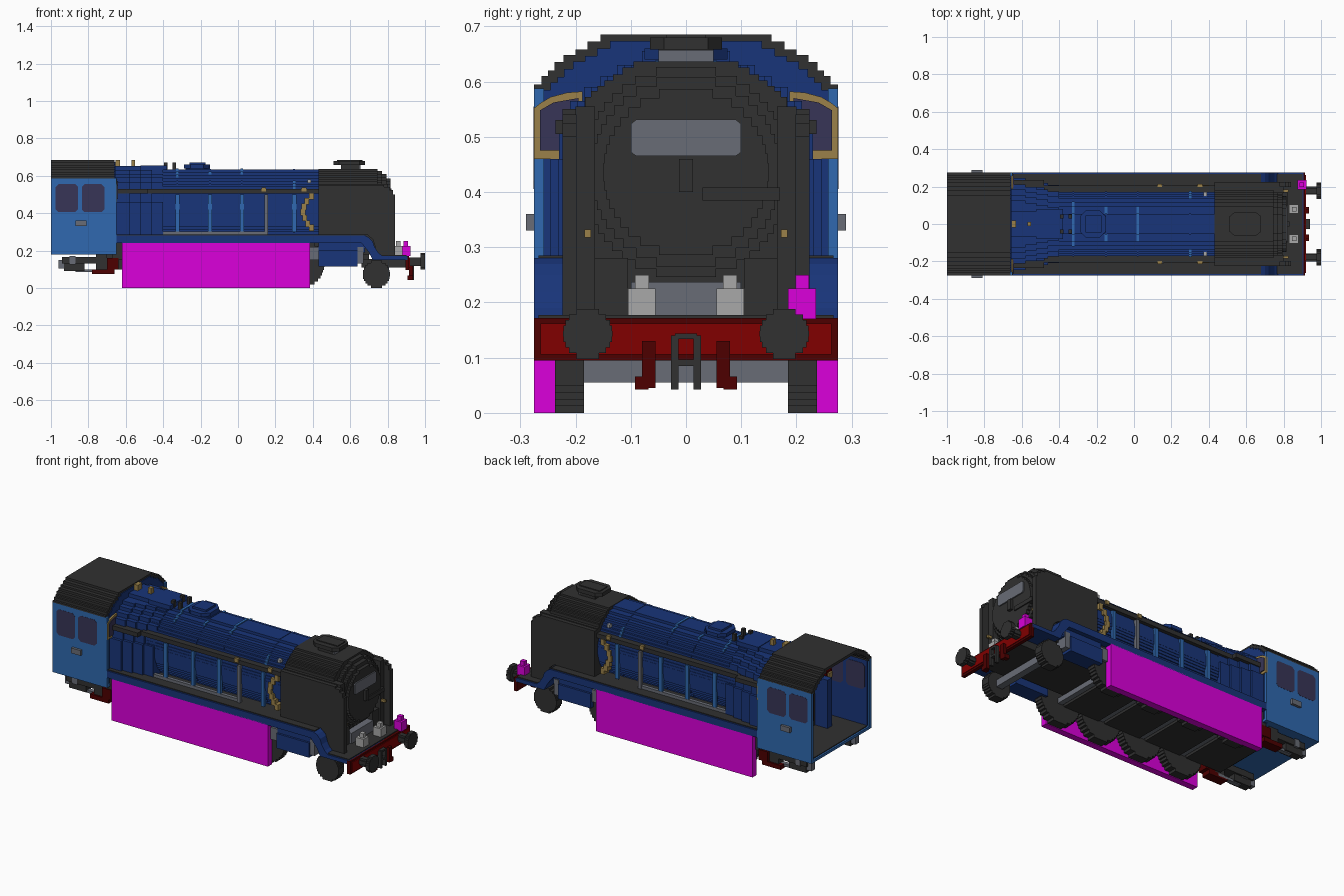
import bpy, bmesh, math

cube = bpy.data.objects.get("Cube")
if cube:
    bpy.data.objects.remove(cube, do_unlink=True)


def material(name, hexa):
    def lin(c):
        c /= 255
        v = c / 12.92 if c < 0.04 else ((c + 0.055) / 1.055) ** 2.4
        return max(0, (v - 0.009) / 0.75)
    col = [lin(hexa >> s & 255) for s in (16, 8, 0)] + [1]
    m = bpy.data.materials.new(name)
    m.use_nodes = True
    m.diffuse_color = col
    bsdf = next(n for n in m.node_tree.nodes if n.type == 'BSDF_PRINCIPLED')
    bsdf.inputs["Base Color"].default_value = col
    return m


DARK = material("charcoal", 0x323232)
BLUE = material("dark blue", 0x22356D)
SKY = material("light blue", 0x315F9C)
GLASS = material("purple glass", 0x373550)
PINK = material("magenta", 0xC20CC2)
RED = material("red", 0x740C0F)
MAROON = material("dark red", 0x480D0D)
GOLD = material("gold", 0x8A7445)
PALE = material("pale grey", 0x969696)
GREY = material("grey", 0x5F626A)


def prism(name, pts, axis, a, b, mat, mirror=False):
    """Extrude a flat outline along an axis; mirror copies it across y."""
    def place(p, t):
        return {'x': (t, p[0], p[1]), 'y': (p[0], t, p[1]), 'z': (p[0], p[1], t)}[axis]
    bm = bmesh.new()
    lo = [bm.verts.new(place(p, a)) for p in pts]
    hi = [bm.verts.new(place(p, b)) for p in pts]
    bm.faces.new(lo)
    bm.faces.new(hi[::-1])
    for i in range(len(pts)):
        j = (i + 1) % len(pts)
        bm.faces.new((lo[i], hi[i], hi[j], lo[j]))
    bmesh.ops.recalc_face_normals(bm, faces=bm.faces)
    me = bpy.data.meshes.new(name)
    bm.to_mesh(me)
    bm.free()
    me.materials.append(mat)
    ob = bpy.data.objects.new(name, me)
    bpy.context.collection.objects.link(ob)
    if mirror:
        mod = ob.modifiers.new("Mirror", 'MIRROR')
        mod.use_axis = (False, True, False)


def box(name, x, y, z, mat, mirror=False):
    rect = [(x[0], y[0]), (x[1], y[0]), (x[1], y[1]), (x[0], y[1])]
    prism(name, rect, 'z', z[0], z[1], mat, mirror)


def arch(z, steps, c=0):
    """Stepped symmetric outline from (half width, top height) pairs."""
    right = []
    for w, t in steps:
        right += [(w, z), (w, t)]
        z = t
    return [(c + w, h) for w, h in right] + [(c - w, h) for w, h in right[::-1]]


def disc_rows(z, r, n):
    """(half width, top height) pairs of a stepped circle."""
    rows = [-r + 2 * r * (i + 0.5) / n for i in range(n)]
    return [(math.sqrt(r * r - h * h), z + h + r / n) for h in rows]


def disc(c, z, r, n):
    return arch(z - r, disc_rows(z, r, n), c)


# Cab
ROOF = [(.275, .595), (.262, .61), (.25, .62), (.238, .635), (.222, .648),
        (.2, .658), (.178, .672), (.155, .685)]
inner = arch(.585, [(w - .018, t - .016) for w, t in ROOF])
prism("cab_roof", arch(.585, ROOF) + inner[::-1], 'x', -1, -.66, DARK)
prism("cab_front_wall", arch(.18, [(.257, .585)] + [(w - .017, t - .012) for w, t in ROOF]),
      'x', -.675, -.655, BLUE)
box("cab_side", (-1, -.65), (.257, .275), (.18, .587), SKY, True)
box("cab_lining", (-.99, -.675), (.25, .257), (.2, .585), BLUE, True)
box("cab_floor", (-1, -.65), (-.26, .26), (.18, .195), SKY)
box("cab_floor_cover", (-.99, -.675), (-.25, .25), (.195, .2), DARK)
for i, x in enumerate((-.975, -.835)):
    prism(f"side_window_{i}", [(x, .42), (x + .015, .405), (x + .105, .405), (x + .12, .42),
          (x + .12, .54), (x + .105, .555), (x + .015, .555), (x, .54)],
          'y', .248, .276, GLASS, True)
box("cab_handle", (-.87, -.81), (.275, .29), (.33, .36), GREY, True)
prism("front_window_frame", [(.187, .46), (.275, .46), (.275, .552), (.262, .562), (.245, .572),
      (.215, .58), (.187, .582)], 'x', -.655, -.646, GOLD, True)
prism("front_window", [(.195, .475), (.264, .475), (.264, .548), (.24, .562),
      (.195, .57)], 'x', -.65, -.641, GLASS, True)
box("backhead", (-.76, -.675), (-.1, .1), (.2, .55), DARK)
box("backhead_panel", (-.775, -.76), (-.07, .07), (.24, .53), MAROON)
box("backhead_column", (-.84, -.675), (.1, .14), (.2, .48), BLUE, True)
box("backhead_side_panel", (-.8, -.675), (.15, .2), (.24, .5), MAROON, True)
box("backhead_gauge", (-.81, -.8), (.155, .19), (.46, .49), GOLD, True)

# Boiler and firebox
prism("boiler", disc(0, .435, .198, 26), 'x', -.45, .43, BLUE)
for i, (x0, x1, w) in enumerate(((-.66, -.58, .245), (-.58, -.52, .232),
                                 (-.52, -.46, .22), (-.46, -.40, .208))):
    prism(f"firebox_{i}", arch(.27, [(w, .46), (w - .015, .52), (w - .035, .565),
          (w - .06, .59), (w - .09, .61), (w - .12, .63), (.07, .652)]),
          'x', x0, x1, BLUE)
for i, (x, narrow, wide) in enumerate(((-.33, 0, .13), (-.155, .06, .1),
                                       (.015, 0, .115), (.295, .14, .18))):
    prism(f"boiler_band_{i}", disc(0, .435, .2, 26), 'x', x, x + .01, BLUE)
    rows = [p for p in disc_rows(.435, .203, 26) if p[1] > .45 and narrow <= p[0] <= wide]
    prism(f"band_top_{i}", arch(rows[0][1] - .0156, rows), 'x', x - .002, x + .013, SKY)
    box(f"band_side_{i}", (x - .005, x + .017), (.19, .205), (.3, .5), SKY, True)
box("boiler_rail", (-.48, .45), (.165, .207), (.505, .53), DARK, True)
box("firebox_rail", (-.655, -.48), (.195, .236), (.505, .53), DARK, True)
box("lower_pipe", (-.5, .15), (.185, .206), (.285, .302), GREY, True)
box("standing_pipe", (.142, .16), (.19, .212), (.285, .5), GREY, True)
for i, x in enumerate((.125, .34)):
    box(f"rail_fitting_{i}", (x, x + .025), (.198, .213), (.515, .538), GOLD, True)
for i, (x, z) in enumerate(((.38, .48), (.355, .455), (.34, .425), (.335, .395),
                            (.345, .365), (.36, .335), (.38, .312))):
    box(f"curved_pipe_{i}", (x, x + .025), (.16, .209), (z - .008, z + .026), GOLD, True)
box("pipe_clamp", (.372, .39), (.15, .17), (.562, .58), PALE, True)

# Fittings on top
box("dome_base", (-.28, -.15), (-.045, .045), (.62, .65), BLUE)
prism("dome", [(-.29, -.04), (-.255, -.075), (-.185, -.075), (-.15, -.04), (-.15, .04),
      (-.185, .075), (-.255, .075), (-.29, .04)], 'z', .64, .66, BLUE)
box("dome_cap", (-.26, -.175), (-.045, .045), (.66, .672), BLUE)
box("top_casing", (-.52, -.38), (-.08, .08), (.63, .655), BLUE)
for i, x in enumerate((-.395, -.35)):
    box(f"safety_valve_{i}", (x, x + .018), (.03, .05), (.63, .672), DARK, True)
box("whistle", (-.655, -.63), (-.02, .02), (.62, .685), GOLD)
box("steam_valve", (-.57, -.55), (-.012, .012), (.64, .685), GOLD)

# Smokebox
prism("smokebox", arch(.18, [(.2, .555), (.183, .572), (.172, .583), (.16, .592), (.148, .602),
      (.132, .613), (.115, .625), (.095, .636)]), 'x', .43, .745, DARK)
for i, (x0, x1, r, n) in enumerate(((.745, .77, .19, 24), (.77, .795, .172, 20),
                                   (.795, .815, .15, 18))):
    prism(f"smokebox_door_{i}", disc(0, .436, r, n), 'x', x0, x1, DARK)
prism("number_plate", [(-.1, .472), (-.09, .465), (.09, .465), (.1, .472), (.1, .523),
      (.09, .531), (-.09, .531), (-.1, .523)], 'x', .814, .822, GREY)
box("door_handle", (.815, .832), (-.013, .013), (.4, .46), DARK)
box("door_bar", (.795, .822), (.03, .17), (.385, .408), DARK)
prism("smoke_deflector", [(.43, .285), (.43, .55), (.78, .55), (.78, .54), (.81, .54),
      (.81, .525), (.83, .525), (.83, .5), (.84, .5), (.84, .175), (.76, .175),
      (.74, .2), (.72, .26), (.69, .285)], 'y', .198, .224, DARK, True)
box("deflector_flange", (.745, .8), (.165, .2), (.175, .555), DARK, True)
box("deflector_stay", (.715, .79), (.105, .2), (.175, .28), DARK, True)
box("smokebox_lamp_bracket", (.8, .826), (.172, .184), (.318, .332), GOLD, True)
box("chimney_base", (.55, .65), (-.05, .05), (.62, .667), DARK)
box("chimney_front", (.65, .655), (-.05, .05), (.635, .657), GREY)
prism("chimney_rim", [(.51, -.04), (.54, -.065), (.65, -.065), (.68, -.04), (.68, .04),
      (.65, .065), (.54, .065), (.51, .04)], 'z', .658, .68, DARK)
box("chimney_cap", (.53, .665), (-.035, .035), (.68, .685), DARK)

# Running plate
prism("running_plate", [(-.65, .24), (-.65, .28), (.68, .28), (.7, .27), (.72, .25), (.73, .22),
      (.75, .19), (.77, .172), (.905, .172), (.905, .15), (.72, .15), (.7, .19), (.66, .24)],
      'y', -.275, .275, BLUE)
box("plate_cover", (-.65, .68), (-.267, .267), (.28, .285), DARK)
box("front_deck", (.73, .9), (-.267, .267), (.172, .177), DARK)
box("front_step", (.76, .8), (-.1, .1), (.175, .237), GREY)
box("step_block", (.83, .88), (.055, .105), (.175, .225), PALE, True)
box("step_block_top", (.845, .87), (.067, .092), (.225, .25), PALE, True)

# Buffer beam
box("buffer_beam", (.895, .915), (-.275, .275), (.095, .172), MAROON)
box("buffer_beam_face", (.914, .919), (-.263, .263), (.106, .162), RED)
for s, side in ((-1, "front"), (1, "back")):
    prism(f"buffer_stem_{side}", disc(s * .178, .14, .022, 4), 'x', .915, .975, DARK)
    prism(f"buffer_head_{side}", disc(s * .178, .143, .045, 9), 'x', .975, 1, DARK)
box("brake_hose", (.915, .935), (.055, .08), (.045, .13), MAROON, True)
box("brake_hose_end", (.905, .935), (.068, .092), (.042, .066), MAROON, True)
box("coupling_link", (.92, .94), (.014, .027), (.042, .14), DARK, True)
box("coupling_top", (.92, .94), (-.02, .02), (.134, .144), DARK)
box("coupling_bar", (.92, .94), (-.02, .02), (.085, .097), DARK)
box("beam_lamp", (.873, .922), (.185, .235), (.17, .225), PINK)
box("beam_lamp_top", (.885, .91), (.198, .223), (.225, .25), PINK)

# Underframe and wheels
box("main_frame", (-.65, .7), (-.16, .16), (.15, .245), DARK)
box("front_frame", (.66, .9), (-.15, .15), (.11, .155), DARK)
box("side_panel", (-.62, .385), (.237, .275), (0, .245), PINK, True)
for i, x in enumerate((-.475, -.205, .065, .335)):
    prism(f"driving_wheel_{i}", disc(x, .129, .127, 16), 'y', .185, .235, DARK, True)
    box(f"driving_axle_{i}", (x - .015, x + .015), (-.19, .19), (.11, .14), GREY)
    box(f"cross_frame_{i}", (x - .25, x - .02), (-.18, .18), (.1, .15), DARK)
prism("leading_wheel", disc(.74, .073, .073, 12), 'y', .185, .237, DARK, True)
box("leading_axle", (.72, .76), (-.187, .187), (.055, .095), GREY)

# Cylinders
box("cylinder", (.43, .64), (.17, .262), (.115, .2), BLUE, True)
box("cylinder_top", (.43, .68), (.17, .25), (.19, .245), BLUE, True)
box("cylinder_rear", (.38, .43), (.2, .25), (.15, .22), GREY, True)
box("cylinder_front_cover", (.64, .67), (.19, .255), (.13, .22), GREY, True)
box("slide_bar", (.385, .43), (.195, .235), (.1, .125), DARK, True)

# Below the cab
box("rear_frame", (-.76, -.62), (-.15, .15), (.13, .19), DARK)
box("injector", (-.94, -.75), (.17, .235), (.13, .165), DARK, True)
box("injector_lower", (-.93, -.82), (.18, .225), (.09, .135), DARK, True)
box("injector_pipe", (-.87, -.72), (.19, .215), (.085, .1), GREY, True)
box("injector_end", (-.96, -.93), (.185, .22), (.105, .15), GREY, True)
box("injector_flange", (-.9, -.87), (.175, .238), (.125, .17), GREY, True)
box("rear_pipe", (-.78, -.66), (.19, .245), (.075, .1), MAROON, True)
box("rear_pipe_rise", (-.7, -.64), (.19, .25), (.1, .16), MAROON, True)
box("rear_pipe_valve", (-.76, -.7), (.19, .235), (.1, .18), DARK, True)
box("rear_pipe_bracket", (-.67, -.62), (.2, .245), (.15, .24), DARK, True)
